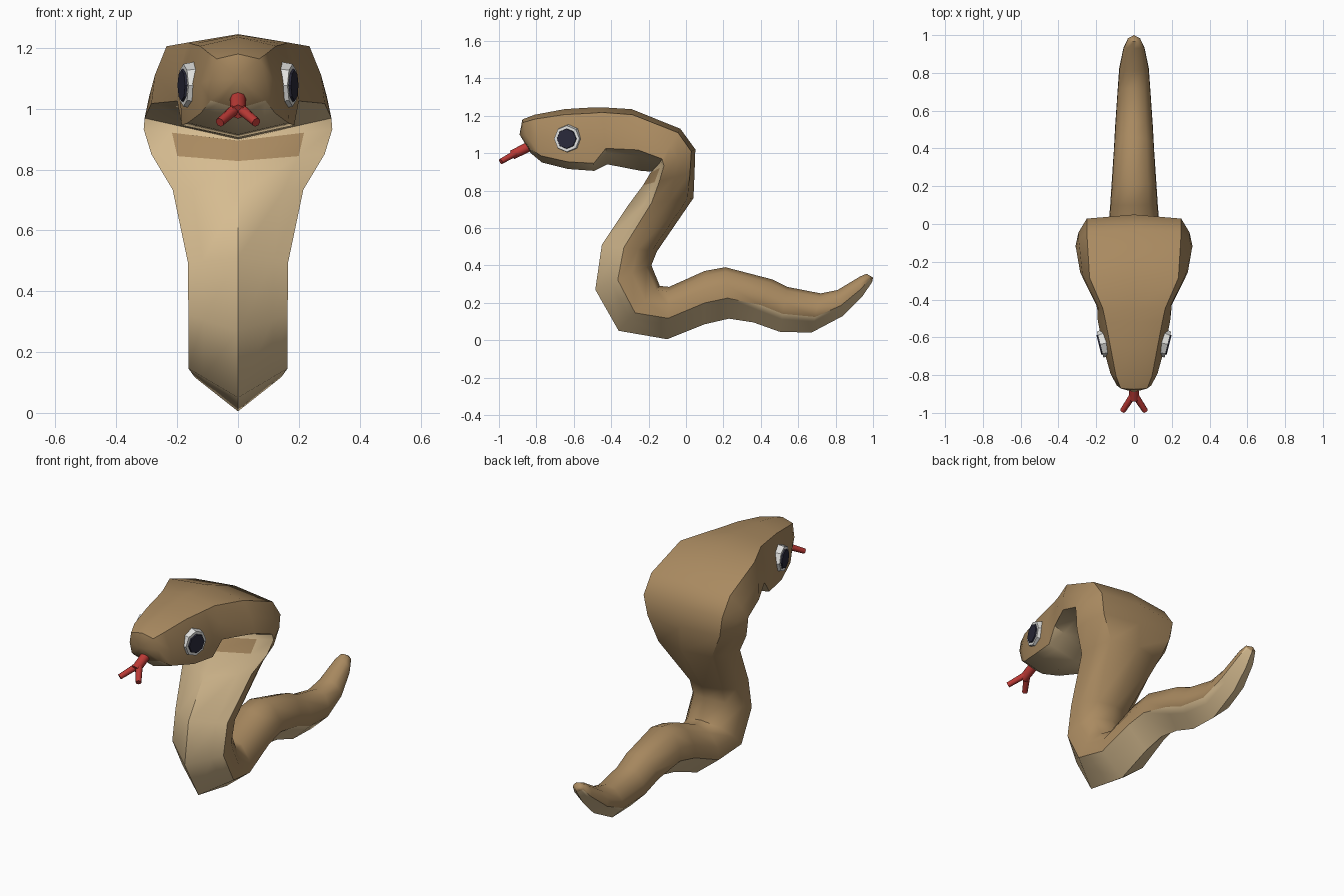
import bpy, bmesh, math
from mathutils import Vector

cube = bpy.data.objects.get("Cube")
if cube:
    bpy.data.objects.remove(cube, do_unlink=True)


def material(name, rgb):
    m = bpy.data.materials.new(name)
    m.use_nodes = True
    m.diffuse_color = (*rgb, 1)
    m.node_tree.nodes["Principled BSDF"].inputs["Base Color"].default_value = (*rgb, 1)
    return m


BROWN = material("scale_brown", (0.40, 0.255, 0.118))
TAN = material("belly_tan", (0.67, 0.50, 0.28))
RED = material("tongue_red", (0.50, 0.042, 0.036))
WHITE = material("eye_white", (0.76, 0.76, 0.74))
DARK = material("pupil_dark", (0.022, 0.022, 0.042))


def finish(name, bm, mats, angle):
    bmesh.ops.recalc_face_normals(bm, faces=bm.faces[:])
    mesh = bpy.data.meshes.new(name)
    bm.to_mesh(mesh)
    bm.free()
    for m in mats:
        mesh.materials.append(m)
    ob = bpy.data.objects.new(name, mesh)
    bpy.context.collection.objects.link(ob)
    bpy.ops.object.select_all(action='DESELECT')
    ob.select_set(True)
    bpy.context.view_layer.objects.active = ob
    bpy.ops.object.shade_smooth_by_angle(angle=math.radians(angle))
    return ob


def ring(ty, tz, by, bz, w, f=0.4, u=None, bulge=1.2):
    """Ten-point section from a back point to a belly point; w is the half
    width at the colour edge (fraction f up), u the half width near the back."""
    u = 0.62 * w if u is None else u
    back, belly = Vector((0, ty, tz)), Vector((0, by, bz))

    def at(x, t):
        p = belly.lerp(back, t)
        p.x = x
        return p
    half = [at(0.7 * w, 0.7 * f), at(w, f),
            at((w + u) / 2 * bulge, (f + 0.91) / 2), at(u, 0.91)]
    left = [Vector((-p.x, p.y, p.z)) for p in reversed(half)]
    return [belly] + half + [back] + left


# Tail and lower neck: back y, z, belly y, z, half width
TAIL = [
    (0.965, 0.355, 0.995, 0.31, 0.032), (0.93, 0.34, 0.94, 0.23, 0.055),
    (0.81, 0.268, 0.84, 0.13, 0.078), (0.72, 0.25, 0.67, 0.04, 0.088),
    (0.54, 0.285, 0.50, 0.045, 0.100), (0.46, 0.325, 0.36, 0.095, 0.106),
    (0.21, 0.39, 0.23, 0.115, 0.118), (0.10, 0.37, 0.10, 0.085, 0.126),
    (-0.09, 0.285, -0.10, 0.005, 0.142), (-0.14, 0.29, -0.36, 0.05, 0.163),
    (-0.185, 0.40, -0.485, 0.27, 0.163), (-0.155, 0.475, -0.45, 0.51, 0.165),
]
# Hood: the same, then colour edge fraction and back half width
HOOD = [
    (0.04, 0.76, -0.31, 0.72, 0.215, 0.36, 0.17),
    (0.046, 0.90, -0.23, 0.828, 0.285, 0.32, 0.23),
    (0.05, 1.02, -0.19, 0.895, 0.31, 0.30, 0.25),
    (-0.03, 1.13, -0.17, 0.90, 0.307, 0.30, 0.25),
    (-0.29, 1.235, -0.24, 0.905, 0.285, 0.34, 0.235),
    (-0.45, 1.245, -0.42, 0.94, 0.20, 0.28, 0.165),
]
# Head and snout
HEAD = [
    (-0.52, 1.243, -0.49, 0.905, 0.185, 0.12, 0.15),
    (-0.65, 1.235, -0.63, 0.915, 0.165, 0.12, 0.125),
    (-0.81, 1.205, -0.77, 0.95, 0.122, 0.14, 0.095),
    (-0.875, 1.18, -0.83, 1.00, 0.09, 0.15, 0.07),
]

rings = [ring(*r) for r in TAIL]
rings += [ring(*r, bulge=1.05) for r in HOOD]
rings += [ring(*r, bulge=1.15) for r in HEAD]
BAND = len(TAIL) + 1          # segment with the brown throat band

bm = bmesh.new()
loops = [[bm.verts.new(p) for p in r] for r in rings]
N = len(loops[0])
for s, (a, b) in enumerate(zip(loops, loops[1:])):
    for i in range(N):
        j = (i + 1) % N
        face = bm.faces.new((a[i], a[j], b[j], b[i]))
        belly_side = i in (0, 1, N - 2, N - 1)
        band = s == BAND and i in (0, N - 1)
        face.material_index = 1 if belly_side and not band else 0
# Domed caps at tail tip and snout
for loop, centre in ((loops[0], (0, 1.0, 0.335)), (loops[-1], (0, -0.89, 1.10))):
    c = bm.verts.new(centre)
    for i in range(N):
        bm.faces.new((loop[i], loop[(i + 1) % N], c))
finish("snake_body", bm, [BROWN, TAN], 50)


def rod(name, a, b, r1, r2, mat, sides=8, angle=50):
    a, b = Vector(a), Vector(b)
    bm = bmesh.new()
    bmesh.ops.create_cone(bm, cap_ends=True, segments=sides,
                          radius1=r1, radius2=r2, depth=(b - a).length)
    turn = (b - a).to_track_quat('Z', 'Y')
    for v in bm.verts:
        v.co = turn @ v.co + (a + b) / 2
    return finish(name, bm, [mat], angle)


# Forked tongue
rod("tongue_stem", (0, -0.82, 1.045), (0, -0.93, 0.99), 0.027, 0.025, RED)
for side, sx in (("left", 1), ("right", -1)):
    rod("tongue_prong_" + side, (sx * 0.008, -0.91, 1.0), (sx * 0.06, -0.99, 0.955),
        0.018, 0.015, RED)
    # Eyes: bevelled white disc with a dark pupil, turned slightly forward
    n = Vector((sx, -0.25, 0.0)).normalized()
    c = Vector((sx * 0.168, -0.635, 1.077))
    rod("eye_white_" + side, c - n * 0.03, c + n * 0.012, 0.078, 0.070, WHITE, angle=30)
    rod("pupil_" + side, c, c + n * 0.019, 0.058, 0.052, DARK, angle=30)
